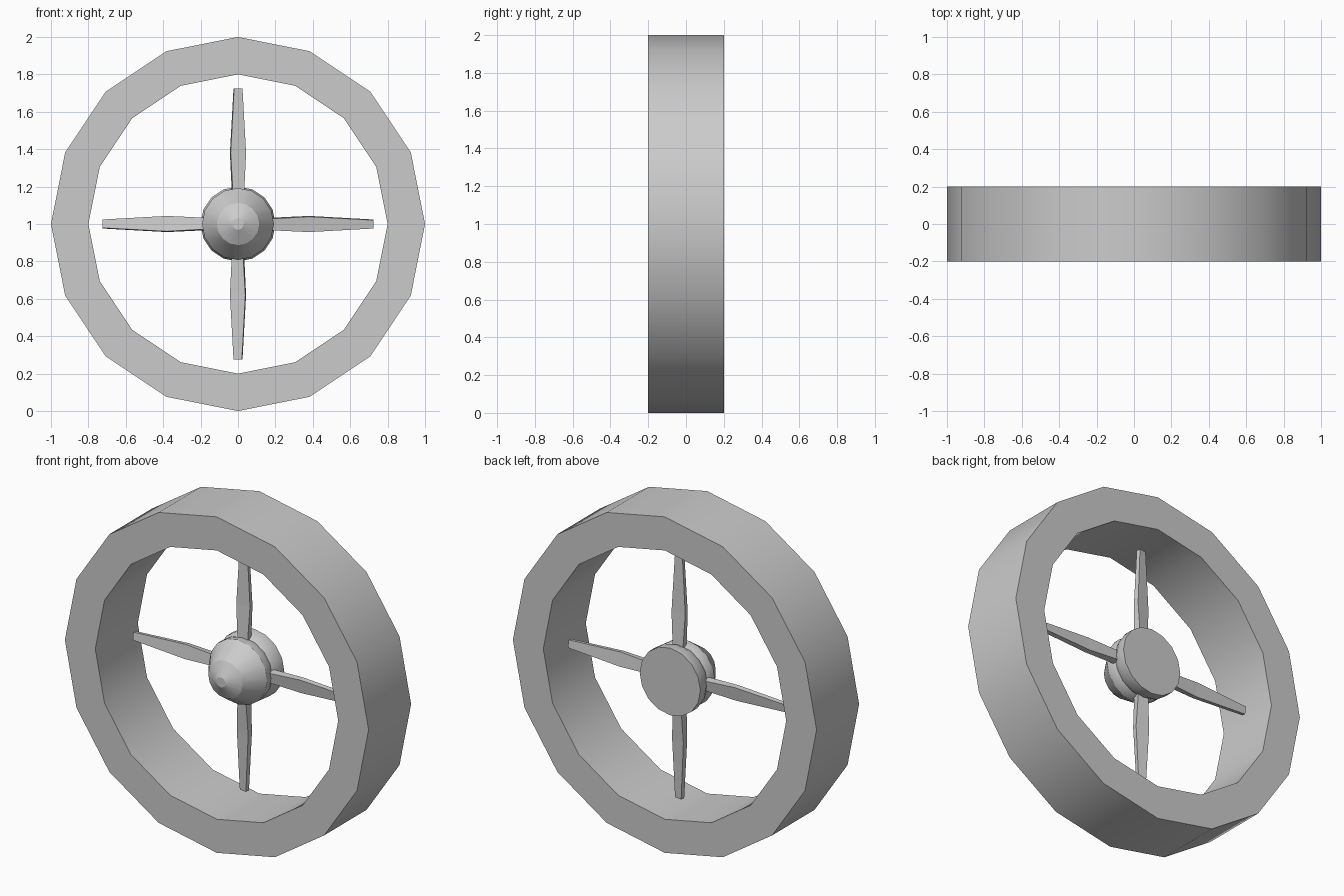
import bpy, bmesh, math
from mathutils import Matrix, Vector

if "Cube" in bpy.data.objects:
    bpy.data.objects.remove(bpy.data.objects["Cube"])

CENTRE = Matrix.Translation((0, 0, 1))
SIDES = 16


def finish(name, bm, smooth):
    bmesh.ops.recalc_face_normals(bm, faces=bm.faces)
    mesh = bpy.data.meshes.new(name)
    bm.to_mesh(mesh)
    bm.free()
    obj = bpy.data.objects.new(name, mesh)
    bpy.context.collection.objects.link(obj)
    if smooth:
        bpy.ops.object.select_all(action='DESELECT')
        obj.select_set(True)
        bpy.context.view_layer.objects.active = obj
        bpy.ops.object.shade_smooth_by_angle(angle=math.radians(28))
    return obj


def lathe(name, profile, closed=False):
    """Turn a (radius, y) profile around the y axis."""
    bm = bmesh.new()
    rings = []
    for r, y in profile:
        rings.append([bm.verts.new(CENTRE @ Vector((
            r * math.sin(2 * math.pi * i / SIDES), y,
            r * math.cos(2 * math.pi * i / SIDES)))) for i in range(SIDES)])
    pairs = list(zip(rings, rings[1:]))
    if closed:
        pairs.append((rings[-1], rings[0]))
    else:
        bm.faces.new(rings[0])
        bm.faces.new(rings[-1])
    for a, b in pairs:
        for i in range(SIDES):
            j = (i + 1) % SIDES
            bm.faces.new((a[i], a[j], b[j], b[i]))
    return finish(name, bm, True)


def blade(name, angle):
    """Three-station blade: (distance from axis, chord, thickness)."""
    bm = bmesh.new()
    turn = CENTRE @ Matrix.Rotation(angle, 4, 'Y')
    pitch = Matrix.Rotation(math.radians(8), 4, 'Z')
    loops = []
    for r, w, t in ((0.16, 0.06, 0.045), (0.38, 0.083, 0.03), (0.725, 0.045, 0.024)):
        loops.append([bm.verts.new(turn @ (
            pitch @ Vector((sx * w / 2, sy * t / 2, r)) + Vector((0, 0.06, 0))))
            for sx, sy in ((-1, -1), (1, -1), (1, 1), (-1, 1))])
    bm.faces.new(loops[0])
    bm.faces.new(loops[-1])
    for a, b in zip(loops, loops[1:]):
        for i in range(4):
            j = (i + 1) % 4
            bm.faces.new((a[i], a[j], b[j], b[i]))
    return finish(name, bm, False)


# Outer shroud
lathe("duct_ring", [(1, -0.2), (1, 0.2), (0.8, 0.2), (0.8, -0.2)], closed=True)

# Central hub with shallow nose, spinner cone and rear drum
lathe("hub", [(0.03, -0.162), (0.113, -0.118), (0.192, 0.0), (0.192, 0.035),
              (0.183, 0.06), (0.2, 0.095), (0.2, 0.15)])

# Four blades
for k in range(4):
    blade(f"blade_{k + 1}", k * math.pi / 2)
